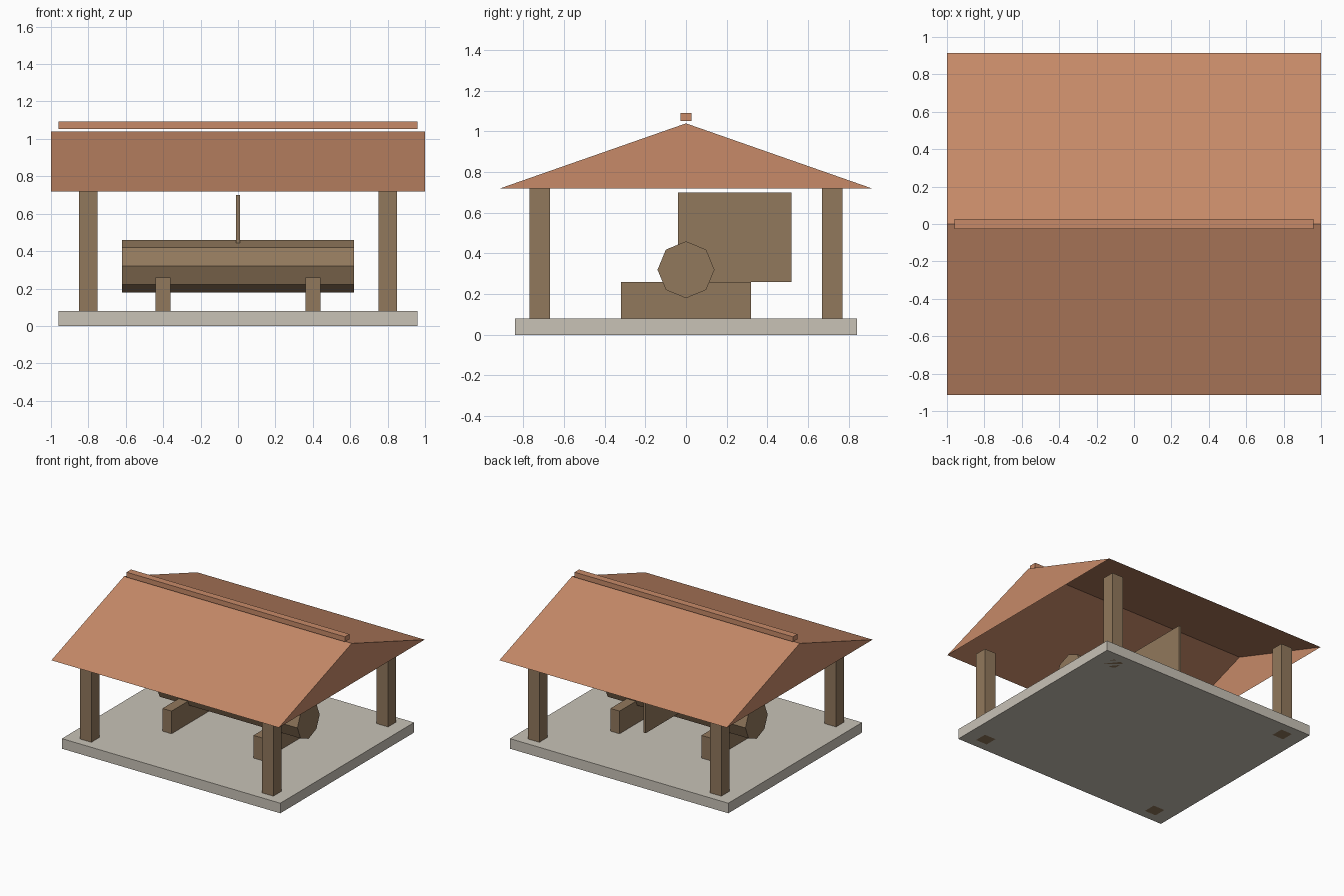
import bpy, bmesh, math

if "Cube" in bpy.data.objects:
    bpy.data.objects.remove(bpy.data.objects["Cube"])


def material(name, rgb):
    m = bpy.data.materials.new(name)
    m.diffuse_color = (*rgb, 1)
    m.use_nodes = True
    m.node_tree.nodes["Principled BSDF"].inputs["Base Color"].default_value = m.diffuse_color
    return m


TILE = material("terracotta", (0.57, 0.255, 0.14))
WOOD = material("brown wood", (0.285, 0.188, 0.107))
STONE = material("pale stone", (0.58, 0.54, 0.47))


def make(name, bm, mat):
    mesh = bpy.data.meshes.new(name)
    bm.to_mesh(mesh)
    bm.free()
    mesh.materials.append(mat)
    ob = bpy.data.objects.new(name, mesh)
    bpy.context.collection.objects.link(ob)
    return ob


def box(name, x, y, z, mat):
    """Box from (min, max) pairs on each axis."""
    bm = bmesh.new()
    bmesh.ops.create_cube(bm, size=1)
    for v in bm.verts:
        v.co = [lo + (c + 0.5) * (hi - lo) for c, (lo, hi) in zip(v.co, (x, y, z))]
    return make(name, bm, mat)


# Floor slab
box("floor_slab", (-0.96, 0.96), (-0.84, 0.84), (0, 0.08), STONE)

# Corner posts, standing through the slab
for sx, side in ((-1, "left"), (1, "right")):
    for sy, end in ((-1, "front"), (1, "back")):
        x, y = 0.8 * sx, 0.72 * sy
        box(f"{end}_{side}_post", (x - 0.05, x + 0.05), (y - 0.05, y + 0.05), (0, 0.72), WOOD)
    # Cradle beams under the log
    x = 0.4 * sx
    box(f"{side}_cradle", (x - 0.04, x + 0.04), (-0.32, 0.32), (0.08, 0.26), WOOD)

# Eight-sided log
bm = bmesh.new()
bmesh.ops.create_cone(bm, cap_ends=True, segments=8, radius1=0.14, radius2=0.14, depth=1.24)
log = make("log", bm, WOOD)
log.rotation_euler.y = math.pi / 2
log.location.z = 0.32

# Thin upright board
box("upright_board", (-0.01, 0.01), (-0.04, 0.52), (0.26, 0.70), WOOD)

# Gabled roof shell, open underneath
bm = bmesh.new()
left, right = [[bm.verts.new((x, y, z)) for y, z in ((-0.915, 0.72), (0, 1.04), (0.915, 0.72))]
               for x in (-1, 1)]
bm.faces.new((left[0], right[0], right[1], left[1]))
bm.faces.new((left[1], right[1], right[2], left[2]))
bm.faces.new((left[0], left[1], left[2]))
bm.faces.new((right[0], right[2], right[1]))
make("roof", bm, TILE)

# Ridge cap just above the roof
box("ridge_cap", (-0.96, 0.96), (-0.028, 0.028), (1.052, 1.092), TILE)
